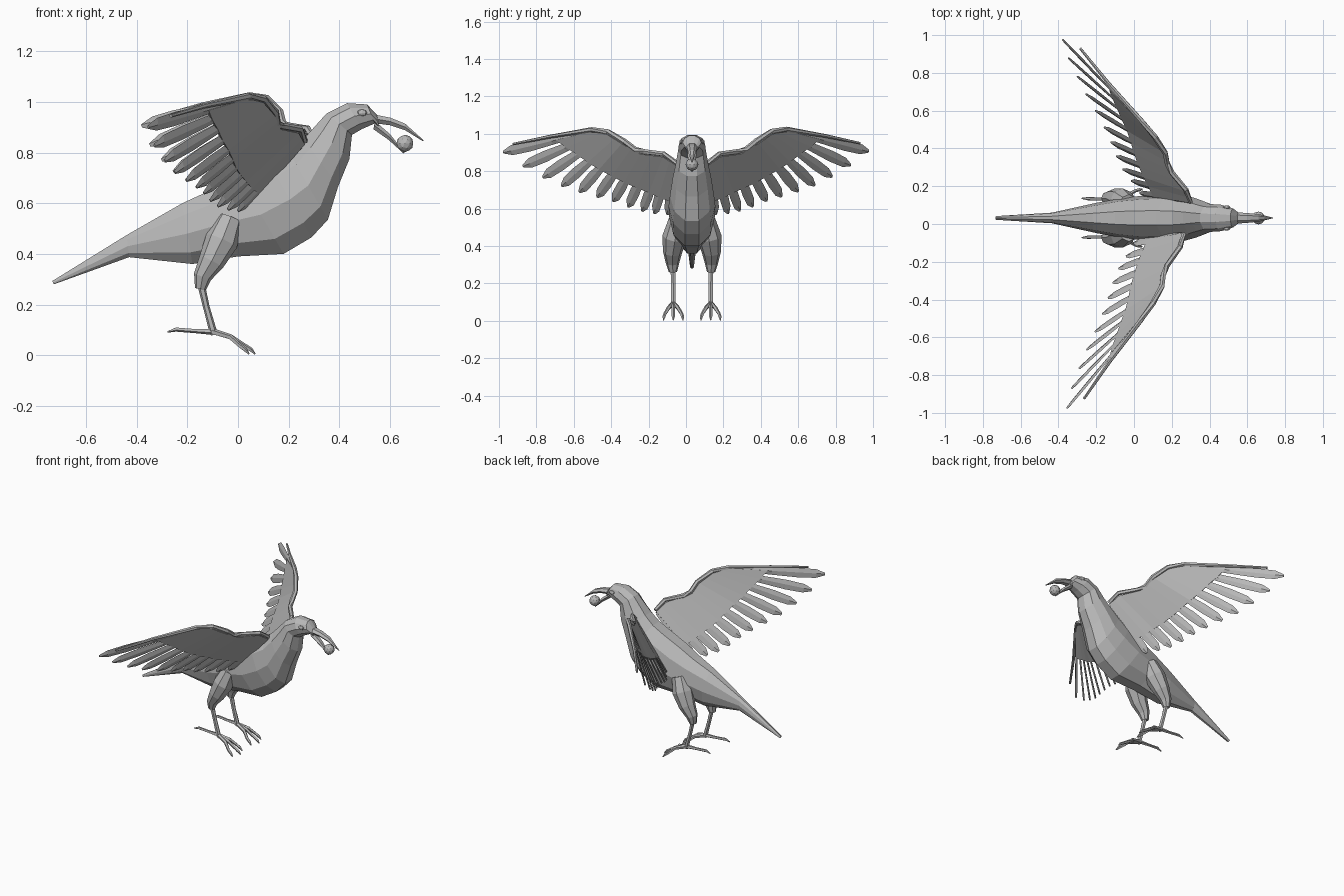
import bpy, bmesh, math
from mathutils import Vector as V

if "Cube" in bpy.data.objects:
    bpy.data.objects.remove(bpy.data.objects["Cube"])

CY = 0.032   # centre line of the body

grey = bpy.data.materials.new("plain grey")
grey.diffuse_color = (0.48, 0.48, 0.48, 1)
grey.use_nodes = True
grey.node_tree.nodes["Principled BSDF"].inputs["Base Color"].default_value = grey.diffuse_color


def finish(name, bm, thick=0):
    bmesh.ops.recalc_face_normals(bm, faces=bm.faces)
    me = bpy.data.meshes.new(name)
    bm.to_mesh(me)
    bm.free()
    me.materials.append(grey)
    ob = bpy.data.objects.new(name, me)
    bpy.context.collection.objects.link(ob)
    if thick:
        m = ob.modifiers.new("thickness", 'SOLIDIFY')
        m.thickness = thick
        m.offset = 0
    return ob


def skin(bm, rings):
    """Join rings of points with quads and cap both ends."""
    vr = [[bm.verts.new(p) for p in r] for r in rings]
    n = len(vr[0])
    for a, b in zip(vr, vr[1:]):
        for i in range(n):
            j = (i + 1) % n
            bm.faces.new((a[i], a[j], b[j], b[i]))
    bm.faces.new(vr[0][::-1])
    bm.faces.new(vr[-1])


def profile_loft(bm, stations, sides):
    """Stations: top x, top z, bottom x, bottom z, half width."""
    rings = []
    for tx, tz, bx, bz, w in stations:
        ring = []
        for k in range(sides):
            a = 2 * math.pi * (k + 0.5) / sides
            c = math.cos(a) / math.cos(math.pi / sides)
            t = 0.5 + 0.5 * c
            ring.append(V((bx + (tx - bx) * t, CY + w * math.sin(a), bz + (tz - bz) * t)))
        rings.append(ring)
    skin(bm, rings)


def tube(bm, pts, sides=6):
    """Tapered tube through points (x, y, z, radius)."""
    rings = []
    P = [V(p[:3]) for p in pts]
    for i, p in enumerate(P):
        d = (P[min(i + 1, len(P) - 1)] - P[max(i - 1, 0)]).normalized()
        u = d.cross(V((0, 1, 0)))
        u = u.normalized() if u.length > 0.2 else d.cross(V((1, 0, 0))).normalized()
        v = d.cross(u)
        r = pts[i][3]
        rings.append([p + r * (math.cos(a) * u + math.sin(a) * v)
                      for a in (2 * math.pi * k / sides for k in range(sides))])
    skin(bm, rings)


# body, from tail tip to face
bm = bmesh.new()
profile_loft(bm, [
    (-.733, .293, -.727, .280, .010),
    (-.44, .474, -.43, .387, .028),
    (-.22, .600, -.18, .360, .080),
    (-.10, .655, .00, .390, .108),
    (.00, .710, .18, .400, .122),
    (.12, .765, .29, .465, .125),
    (.20, .805, .355, .535, .118),
    (.26, .855, .395, .665, .104),
    (.305, .905, .44, .775, .087),
    (.35, .955, .45, .870, .074),
    (.43, .995, .49, .893, .070),
    (.51, .990, .54, .915, .050),
    (.552, .945, .555, .897, .028)], 10)
finish("body", bm)

# beak halves
bm = bmesh.new()
profile_loft(bm, [(.54, .950, .545, .915, .030), (.60, .938, .60, .908, .026),
                  (.66, .914, .66, .888, .020), (.735, .847, .728, .846, .003)], 6)
finish("upper_beak", bm)
bm = bmesh.new()
profile_loft(bm, [(.54, .925, .535, .892, .026), (.60, .873, .595, .850, .021),
                  (.658, .800, .654, .796, .004)], 6)
finish("lower_beak", bm)

# berry held in the beak
bm = bmesh.new()
bmesh.ops.create_icosphere(bm, subdivisions=2, radius=.034)
bmesh.ops.translate(bm, verts=bm.verts, vec=(.659, CY, .836))
finish("berry", bm)

# wing: leading edge, feather bases and feather tips for the -y side
LEAD = [(.265, -.05, .845, .012), (.245, -.12, .893, .014), (.175, -.22, .903, .015),
        (.155, -.27, .915, .015), (.148, -.33, .96, .015), (.10, -.42, 1.012, .015),
        (.04, -.505, 1.022, .014), (-.13, -.73, .985, .010), (-.265, -.925, .945, .007)]
BASES = [(.26, -.05, .835), (.235, -.12, .88), (.165, -.24, .895), (.14, -.34, .95),
         (.095, -.42, 1.00), (.035, -.505, 1.015)]
TIPS = [(.0, -.10, .57), (-.04, -.17, .575), (-.08, -.235, .588), (-.11, -.31, .61),
        (-.135, -.39, .64), (-.165, -.475, .663), (-.205, -.57, .69), (-.25, -.665, .722),
        (-.29, -.765, .768), (-.33, -.87, .828), (-.355, -.975, .902)]
N = len(TIPS)


def base(f):
    """Point on the base line at fraction f."""
    s = min(max(f, 0), .9999) * (len(BASES) - 1)
    i = int(s)
    return V(BASES[i]).lerp(V(BASES[i + 1]), s - i)


def far(p):
    """Turn a -y side point into its slightly yawed partner."""
    t = (-p[1] - .05) / .95
    return V((p[0] + .035 - .06 * t, -p[1] + .065 * (1 - t), p[2] + .005 * t))


for side, conv in (("right", lambda p: V(p[:3])), ("left", far)):
    # arm along the leading edge
    bm = bmesh.new()
    tube(bm, [tuple(conv(p)) + (p[3],) for p in LEAD])
    finish(side + "_wing_arm", bm)
    # joined inner part of the wing
    bm = bmesh.new()
    rows = []
    for i, t in enumerate(TIPS):
        f = i / (N - 1)
        b = base(f)
        rows.append([bm.verts.new(conv(p)) for p in (b, b.lerp(V(t), .72 - .32 * f))])
    for a, b in zip(rows, rows[1:]):
        bm.faces.new((a[0], a[1], b[1], b[0]))
    finish(side + "_wing_web", bm, .014)
    # feathers, each a blunt-tipped blade with a raised quill line
    bm = bmesh.new()
    for i, t in enumerate(TIPS):
        b, t = base(i / (N - 1)), V(t)
        across = (V(TIPS[min(i + 1, N - 1)]) - V(TIPS[max(i - 1, 0)]))
        across /= (min(i + 1, N - 1) - max(i - 1, 0))
        d = (t - b).normalized()
        across -= d * across.dot(d)
        across = across.normalized() * min(max(across.length, .05), .062)
        ridge = d.cross(across).normalized() * .006
        rings = []
        for s, w in ((.03, .16), (.45, .36), (.72, .47), (.91, .42), (1, .13)):
            c = b.lerp(t, s)
            tilt = ridge * (1.2 * w / .5)
            rings.append([conv(p) for p in (c - across * w - tilt, c + ridge,
                                            c + across * w + tilt, c - ridge)])
        skin(bm, rings)
    finish(side + "_wing_feathers", bm)

# legs, feet and eyes on both sides of the body
for side, s in (("right", -1), ("left", 1)):
    def leg(*pts):
        return [(x, CY + s * y, z, r) for x, y, z, r in pts]

    bm = bmesh.new()
    tube(bm, leg((-.03, .075, .54, .05), (-.065, .092, .45, .066), (-.105, .104, .37, .052),
                 (-.14, .104, .31, .036), (-.148, .102, .262, .022)), 8)
    finish(side + "_thigh", bm)

    bm = bmesh.new()
    tube(bm, leg((-.148, .102, .29, .015), (-.125, .10, .19, .013),
                 (-.10, .10, .10, .015), (-.095, .10, .08, .012)))
    finish(side + "_shin", bm)

    # three front toes and one back toe, ending in claws
    bm = bmesh.new()
    for dy in (-.052, 0, .052):
        k = 1 if dy == 0 else .85
        tube(bm, leg((-.105, .10, .095, .013), (-.03, .10 + dy * .45, .072, .011),
                     (-.095 + .12 * k, .10 + dy * .85, .038, .009),
                     (-.095 + .145 * k, .10 + dy * .95, .022, .009),
                     (-.095 + .163 * k, .10 + dy, .004, .003)), 5)
    tube(bm, leg((-.09, .10, .092, .013), (-.17, .10, .096, .009),
                 (-.245, .102, .102, .009), (-.278, .104, .092, .003)), 5)
    finish(side + "_toes", bm)

    # eye
    bm = bmesh.new()
    bmesh.ops.create_uvsphere(bm, u_segments=8, v_segments=6, radius=1)
    bmesh.ops.scale(bm, verts=bm.verts, vec=(.021, .010, .013))
    bmesh.ops.translate(bm, verts=bm.verts, vec=(.490, CY + s * .057, .957))
    finish(side + "_eye", bm)
